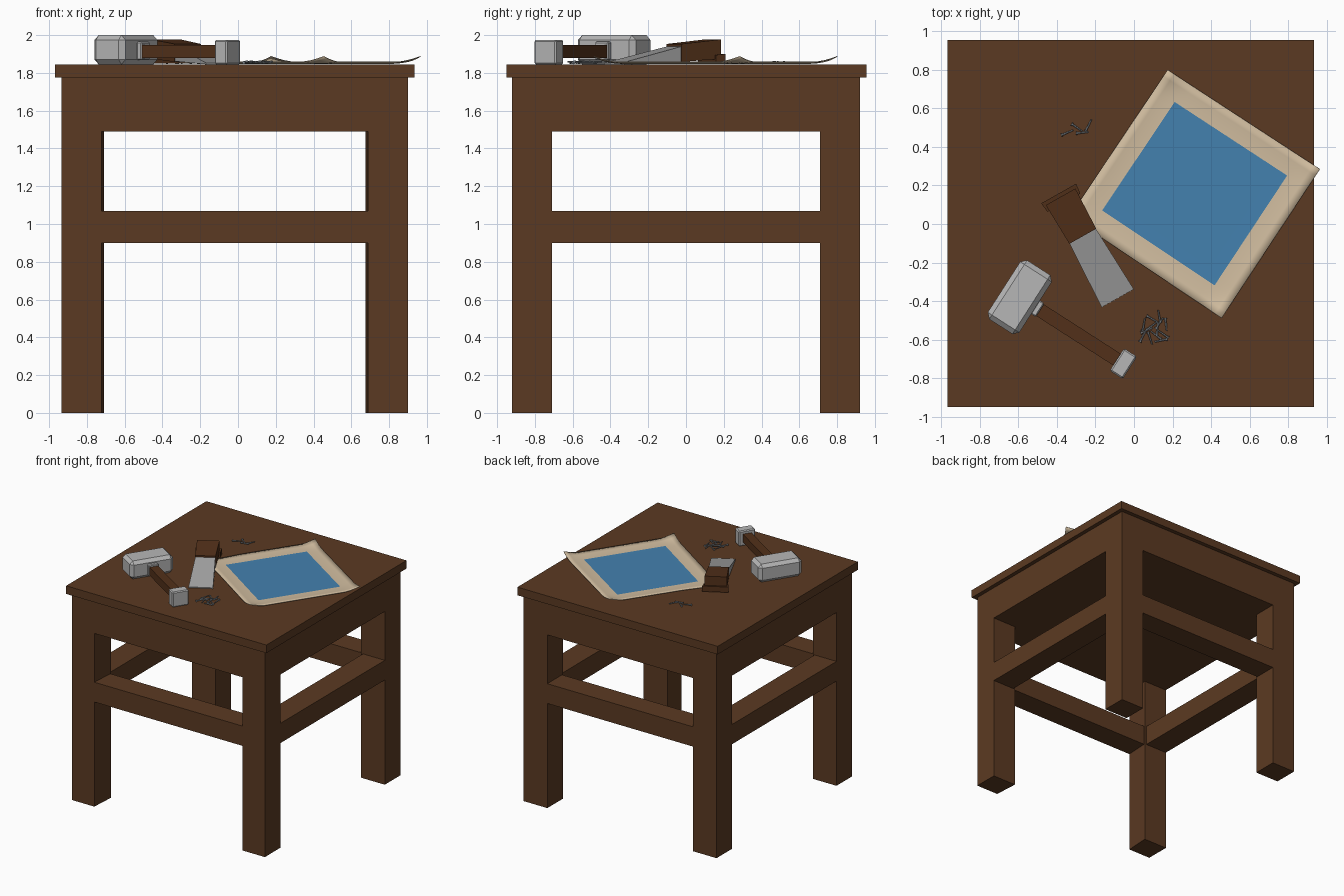
import bpy, bmesh, math, random
from mathutils import Vector, Matrix

if "Cube" in bpy.data.objects:
    bpy.data.objects.remove(bpy.data.objects["Cube"])

random.seed(4)


def material(name, rgb):
    m = bpy.data.materials.new(name)
    m.diffuse_color = (*rgb, 1)
    m.use_nodes = True
    m.node_tree.nodes["Principled BSDF"].inputs["Base Color"].default_value = m.diffuse_color
    return m


WOOD = material("table wood", (0.105, 0.042, 0.016))
GRIP = material("dark grip wood", (0.085, 0.030, 0.010))
STEEL = material("light steel", (0.47, 0.47, 0.47))
BLADE = material("blade steel", (0.37, 0.37, 0.37))
NAIL = material("nail grey", (0.25, 0.27, 0.29))
PAPER = material("beige paper", (0.64, 0.51, 0.35))
BLUE = material("drawing blue", (0.057, 0.22, 0.43))


def finish(name, bm, *mats):
    bmesh.ops.recalc_face_normals(bm, faces=bm.faces)
    me = bpy.data.meshes.new(name)
    bm.to_mesh(me)
    bm.free()
    for m in mats:
        me.materials.append(m)
    ob = bpy.data.objects.new(name, me)
    bpy.context.collection.objects.link(ob)
    return ob


def prism(name, mat, lower, upper, frame=Matrix(), bevel=0):
    """Six-sided solid between two matching loops of four points."""
    bm = bmesh.new()
    a = [bm.verts.new(frame @ Vector(p)) for p in lower]
    b = [bm.verts.new(frame @ Vector(p)) for p in upper]
    bm.faces.new(a)
    bm.faces.new(b)
    for i in range(4):
        j = (i + 1) % 4
        bm.faces.new((a[i], a[j], b[j], b[i]))
    if bevel:
        bmesh.ops.bevel(bm, geom=bm.edges[:], offset=bevel, segments=1, affect='EDGES')
    return finish(name, bm, mat)


def box(name, mat, x0, x1, y0, y1, z0, z1, frame=Matrix(), bevel=0):
    loop = [(x0, y0), (x1, y0), (x1, y1), (x0, y1)]
    return prism(name, mat, [(x, y, z0) for x, y in loop],
                 [(x, y, z1) for x, y in loop], frame, bevel)


def bar(name, mat, start, end, frame):
    """Lengthwise solid; each end is (x, half width, bottom z, top z)."""
    def ring(s):
        x, w, z0, z1 = s
        return [(x, -w, z0), (x, w, z0), (x, w, z1), (x, -w, z1)]
    return prism(name, mat, ring(start), ring(end), frame)


def place(x, y, angle):
    return Matrix.Translation((x, y, 0)) @ Matrix.Rotation(angle, 4, 'Z')


TOP = 1.845
CX = -0.0175

# Table: top, solid apron block, legs and flush stretchers
box("table_top", WOOD, -0.97, 0.935, -0.95, 0.955, 1.775, TOP)
box("apron", WOOD, -0.935, 0.90, -0.92, 0.92, 1.49, 1.775)
for sx, side in ((-1, "left"), (1, "right")):
    for y0, y1, end in ((-0.92, -0.71, "front"), (0.71, 0.92, "back")):
        inner = 0.706 if end == "front" else 0.693
        loop = [(CX + sx * 0.9175, y0), (CX + sx * inner, y0),
                (CX + sx * 0.693, y1), (CX + sx * 0.9175, y1)]
        prism(f"{end}_{side}_leg", WOOD, [(x, y, 0) for x, y in loop],
              [(x, y, 1.49) for x, y in loop])
    xs = sorted((CX + sx * 0.9175, CX + sx * 0.71))
    box(f"{side}_stretcher", WOOD, *xs, -0.71, 0.71, 0.90, 1.07)
box("front_stretcher", WOOD, -0.722, 0.687, -0.92, -0.72, 0.90, 1.07)
box("back_stretcher", WOOD, -0.711, 0.676, 0.72, 0.92, 0.90, 1.07)

# Mallet lying on its side: local x runs along the handle
F = place(-0.587, -0.384, math.radians(-32.7))
box("mallet_head", STEEL, -0.105, 0.09, -0.182, 0.182, TOP, 2.0, F, 0.026)
box("mallet_collar", STEEL, 0.085, 0.118, -0.042, 0.042, 1.868, 1.965, F, 0.006)
box("mallet_handle", GRIP, 0.11, 0.60, -0.036, 0.036, 1.878, 1.947, F)
box("mallet_pommel", STEEL, 0.592, 0.672, -0.069, 0.069, TOP, 1.975, F, 0.008)

# Broad chisel: wedge blade, tilted grip, flared butt
F = place(-0.271, -0.055, math.radians(-60.6))
bar("chisel_blade", BLADE, (0.0, 0.078, 1.862, 1.942), (0.38, 0.096, TOP, 1.853), F)
bar("chisel_grip", GRIP, (0.01, 0.08, 1.858, 1.953), (-0.225, 0.088, 1.875, 1.977), F)
bar("chisel_butt", GRIP, (-0.19, 0.098, 1.85, 1.895), (-0.245, 0.104, 1.853, 1.90), F)

# Drawing sheet: curled grid with a blue panel inside a beige border
N, MARGIN = 23, 3
L, B, R, T = (Vector(p) for p in ((-0.335, 0.04), (0.455, -0.488), (0.965, 0.285), (0.175, 0.80)))
bm = bmesh.new()
grid = {}
for i in range(N + 1):
    for j in range(N + 1):
        u, v = i / N, j / N
        p = (L * (1 - u) + B * u) * (1 - v) + (T * (1 - u) + R * u) * v
        eu = max(0, abs(2 * u - 1) - 0.72) / 0.28
        ev = max(0, abs(2 * v - 1) - 0.72) / 0.28
        near_left = max(0, 1 - 3 * (u + v))
        z = 1.851 + (0.010 * max(eu, ev) ** 2 + 0.028 * (eu * ev) ** 1.5) * (1 - near_left)
        grid[i, j] = bm.verts.new((p.x, p.y, z))
for i in range(N):
    for j in range(N):
        f = bm.faces.new((grid[i, j], grid[i + 1, j], grid[i + 1, j + 1], grid[i, j + 1]))
        inside = MARGIN <= i < N - MARGIN and MARGIN <= j < N - MARGIN
        f.material_index = 1 if inside else 0
        f.smooth = True
sheet = finish("drawing_sheet", bm, PAPER, BLUE)
if sheet.data.polygons[0].normal.z < 0:
    sheet.data.flip_normals()
mod = sheet.modifiers.new("thickness", 'SOLIDIFY')
mod.thickness = 0.004
mod.offset = -1


# Loose nails: thin shaft with a flat head
def nail(bm, x, y, angle, z):
    frame = Matrix.Translation((x, y, z)) @ Matrix.Rotation(angle, 4, 'Z') \
        @ Matrix.Rotation(math.pi / 2, 4, 'Y')
    bmesh.ops.create_cone(bm, cap_ends=True, segments=6, radius1=0.0055, radius2=0.0035,
                          depth=0.065, matrix=frame)
    bmesh.ops.create_cone(bm, cap_ends=True, segments=6, radius1=0.009, radius2=0.009,
                          depth=0.006, matrix=frame @ Matrix.Translation((0, 0, -0.033)))


bm = bmesh.new()
for k in range(13):
    a = k * 2.4
    r = 0.075 * math.sqrt((k + 0.3) / 13)
    nail(bm, 0.11 + r * math.cos(a), -0.545 + r * math.sin(a),
         random.uniform(0, 2 * math.pi), TOP + 0.009 + 0.005 * (k % 2))
finish("nail_pile", bm, NAIL)
bm = bmesh.new()
for x, y, a in ((-0.345, 0.475, 0.4), (-0.295, 0.50, -0.6), (-0.265, 0.475, 0.1), (-0.235, 0.515, 1.1)):
    nail(bm, x, y, a, TOP + 0.009)
finish("scattered_nails", bm, NAIL)
